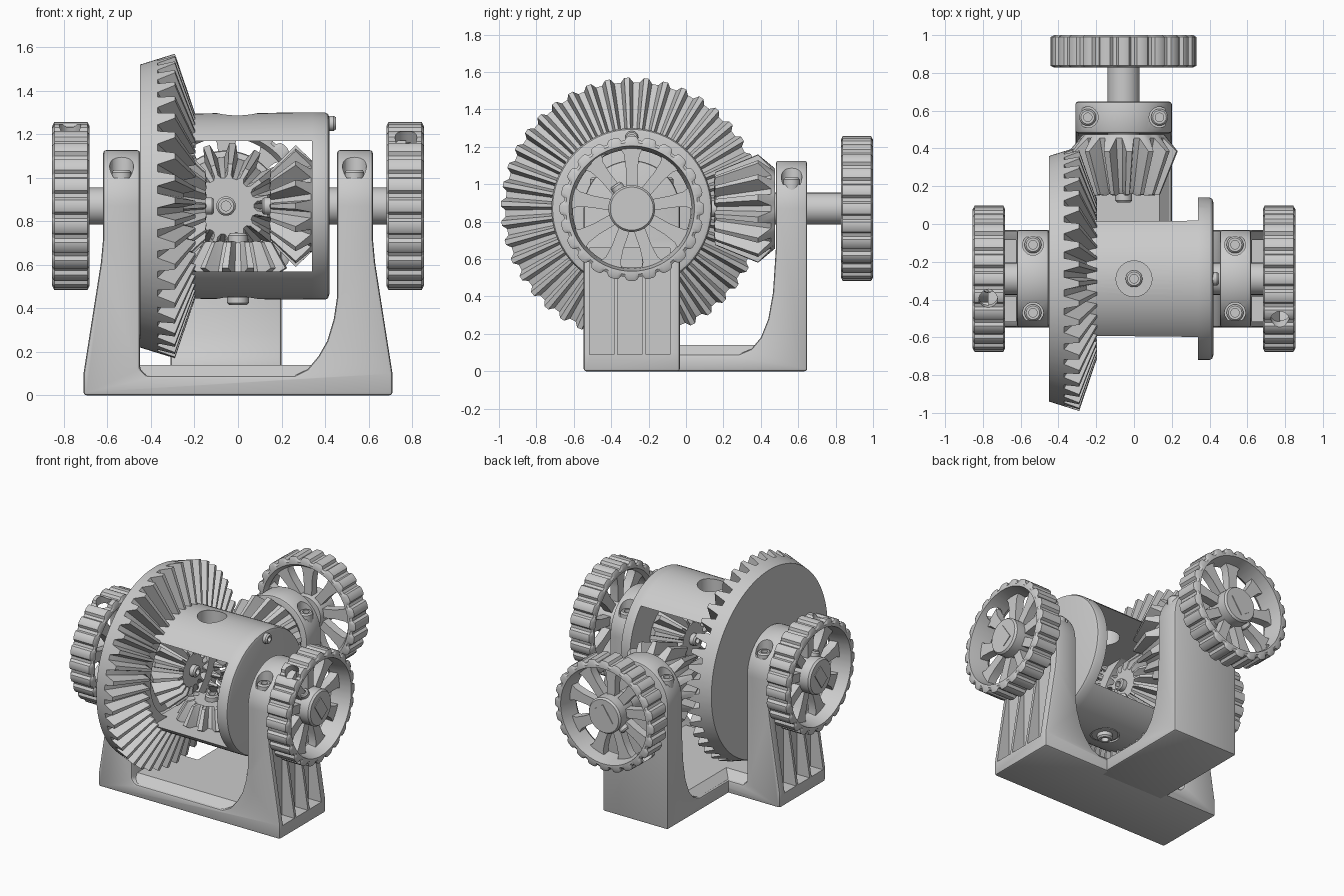
import bpy, bmesh, math
from mathutils import Vector, Matrix

if "Cube" in bpy.data.objects:
    bpy.data.objects.remove(bpy.data.objects["Cube"])

CY, CZ = -0.29, 0.87          # main axle position
PX = -0.055                   # pinion axle position
X, Y, Z = Vector((1, 0, 0)), Vector((0, 1, 0)), Vector((0, 0, 1))


def frame(pos, axis):
    return Matrix.Translation(pos) @ Vector(axis).to_track_quat('Z', 'Y').to_matrix().to_4x4()


def finish(name, bm, mat=Matrix()):
    bmesh.ops.recalc_face_normals(bm, faces=bm.faces)
    bm.transform(mat)
    me = bpy.data.meshes.new(name)
    bm.to_mesh(me)
    bm.free()
    ob = bpy.data.objects.new(name, me)
    bpy.context.collection.objects.link(ob)
    return ob


def toothed(name, rows, n, mat, closed=False, phase=0.0,
            samples=((-.33, 0), (-.13, 1), (.13, 1), (.33, 0))):
    """Revolved rows of (root radius, root z, tip radius, tip z)."""
    bm = bmesh.new()
    loops = []
    for rr, zr, rt, zt in rows:
        loop = []
        for i in range(n):
            for f, t in samples:
                a = (i + f + phase) * math.tau / n
                r, z = rr + (rt - rr) * t, zr + (zt - zr) * t
                loop.append(bm.verts.new((r * math.cos(a), r * math.sin(a), z)))
        loops.append(loop)
    pairs = list(zip(loops, loops[1:])) + ([(loops[-1], loops[0])] if closed else [])
    for a, b in pairs:
        for i in range(len(a)):
            j = (i + 1) % len(a)
            bm.faces.new((a[i], a[j], b[j], b[i]))
    if not closed:
        bm.faces.new(loops[0])
        bm.faces.new(loops[-1])
    return finish(name, bm, mat)


def lathe(name, pts, mat, n=40):
    return toothed(name, [(r, z, r, z) for r, z in pts], n, mat, samples=((0, 0),))


def rod(name, r, pos, axis, length, n=32):
    return lathe(name, [(r, 0), (r, length)], frame(pos, axis), n)


def prism(name, pts, depth_a, depth_b, place):
    """Extrude a 2D profile; place(u, v, d) gives the 3D position."""
    bm = bmesh.new()
    a = [bm.verts.new(place(u, v, depth_a)) for u, v in pts]
    b = [bm.verts.new(place(u, v, depth_b)) for u, v in pts]
    bm.faces.new(a)
    bm.faces.new(b)
    for i in range(len(a)):
        j = (i + 1) % len(a)
        bm.faces.new((a[i], a[j], b[j], b[i]))
    return finish(name, bm)


def box(name, lo, hi):
    return prism(name, [(lo[0], lo[1]), (hi[0], lo[1]), (hi[0], hi[1]), (lo[0], hi[1])],
                 lo[2], hi[2], lambda u, v, d: (u, v, d))


def apply_mod(ob, mod):
    bpy.context.view_layer.objects.active = ob
    bpy.ops.object.modifier_apply(modifier=mod.name)


def cut(ob, cutter, op='DIFFERENCE'):
    m = ob.modifiers.new('cut', 'BOOLEAN')
    m.operation, m.object, m.solver = op, cutter, 'EXACT'
    apply_mod(ob, m)
    bpy.data.objects.remove(cutter)


def bevel(ob, w):
    m = ob.modifiers.new('bevel', 'BEVEL')
    m.width, m.segments, m.limit_method, m.angle_limit = w, 2, 'ANGLE', math.radians(40)
    apply_mod(ob, m)


def screw(name, pos, axis, r=0.045):
    lathe(name, [(r, -.03), (r, .025), (r * .8, .035), (r * .5, .035), (r * .5, .01)], frame(pos, axis), 18)


def arch(c, r=0.257):
    return [(c - r, -.1)] + [(c - r * math.cos(i * math.pi / 32), CZ + r * math.sin(i * math.pi / 32))
                             for i in range(33)] + [(c + r, -.1)]


# main stand: two round-topped bearing posts on a shared base
stand = prism('main_stand', [(-.71, 0), (.71, 0), (.71, .1), (.63, .61), (.62, .72), (.62, 1.2), (.455, 1.2),
                             (.455, .45), (.44, .35), (.41, .25), (.37, .18), (.32, .12), (.26, .09), (-.42, .09),
                             (-.45, .12), (-.45, 1.2), (-.62, 1.2), (-.62, .72), (-.63, .61), (-.71, .1)],
              -.7, .2, lambda u, v, d: (u, d, v))
cut(stand, prism('arch_cutter', arch(CY), -1, 1, lambda u, v, d: (d, u, v)), 'INTERSECT')
# pinion stand
pstand = prism('pinion_stand', [(-.1, 0), (.648, 0), (.648, 1.2), (.48, 1.2), (.48, .65), (.465, .42), (.44, .28),
                                (.40, .18), (.35, .12), (.28, .09), (-.1, .09)],
               -.6, .6, lambda u, v, d: (d, u, v))
cut(pstand, prism('arch_cutter', arch(PX, .255), -1, 1, lambda u, v, d: (u, d, v)), 'INTERSECT')
bevel(stand, .014)
bevel(pstand, .014)

# ribbed pockets on the outer faces of the main posts
for s in (-1, 1):
    for y0 in (-.515, -.365, -.215):
        a, b = sorted((s * .612, s * .8))
        cut(stand, box('pocket_cutter', (a, y0, .09), (b, y0 + .13, .66)))
# counterbored bearing screws
for ob, spots in ((stand, [(s * .535, CY + t * .18) for s in (-1, 1) for t in (-1, 1)]),
                  (pstand, [(PX + t * .19, .565) for t in (-1, 1)])):
    for x, y in spots:
        cut(ob, rod('bore_cutter', .055, (x, y, 1.0), Z, .3, 24))
        screw('bearing_screw', (x, y, 1.0), Z)


# raised crowned floors of the base
def crown(name, x0, x1, y0, y1, ix, iy):
    bm = bmesh.new()
    v = [[bm.verts.new(p) for p in ((x0 + ix * k, y0 + iy * k, z), (x1 - ix * k, y0 + iy * k, z),
                                    (x1 - ix * k, y1 - iy * k, z), (x0 + ix * k, y1 - iy * k, z))]
         for k, z in ((0, .07), (0, .09), (1, .14))]
    for a, b in zip(v, v[1:]):
        for i in range(4):
            bm.faces.new((a[i], a[(i + 1) % 4], b[(i + 1) % 4], b[i]))
    bm.faces.new(v[0])
    bm.faces.new(v[2])
    finish(name, bm)


crown('main_floor', -.46, .5, -.53, -.05, 0, .05)
crown('pinion_floor', -.295, .185, -.1, .5, .05, 0)

# ring gear, pinion and the inner bevel gears (z measured from each cone apex)
toothed('ring_gear', [(.65, .395, .65, .395), (.675, .315, .70, .235), (.42, .195, .42, .14), (.40, .195, .40, .195),
                      (.33, .195, .33, .195), (.33, .30, .33, .30)], 42, frame((PX, CY, CZ), -X), phase=.25)
toothed('pinion', [(.215, .765, .215, .765), (.225, .745, .29, .675), (.145, .475, .195, .445),
                   (.13, .45, .145, .44)], 15, frame((PX, CY, CZ), Y))
for s in (-1, 1):
    toothed('side_gear', [(.2, .35, .2, .35), (.215, .335, .28, .265), (.12, .17, .165, .15),
                          (.11, .15, .12, .145)], 16, frame((0, CY, CZ), s * X))
    screw('side_gear_screw', (s * .145, CY, CZ), -s * X, .04)
toothed('spider_gear', [(.16, .33, .16, .33), (.165, .325, .23, .285), (.12, .18, .16, .165),
                        (.11, .165, .12, .16)], 12, frame((0, CY, CZ), -Z), phase=.5)
screw('spider_screw', (0, CY, CZ - .16), Z, .045)
screw('pinion_screw', (PX, .15, CZ), -Y, .045)

# differential carrier: flanged drum opened through the sides
carrier = lathe('carrier', [(.425, -.3), (.43, .34), (.43, .40), (.423, .414), (.405, .42)], frame((0, CY, CZ), X), 96)
cut(carrier, box('window_cutter', (-.4, -1, CZ - .30), (.34, .6, CZ + .30)))
for y0, y1 in ((-1, CY - .31), (CY + .31, .6)):
    cut(carrier, box('side_cutter', (-.4, y0, .2), (.34, y1, 1.5)))
cut(carrier, rod('hole_cutter', .095, (0, CY, CZ), Z, .6))
cut(carrier, rod('hole_cutter', .095, (0, CY, .38), Z, .075))
rod('spider_shaft', .085, (0, CY, .45), Z, .15)
screw('spider_base_screw', (0, CY, .45), -Z, .05)
screw('flange_screw', (.415, CY, CZ + .38), X, .035)

# axles
for s in (-1, 1):
    rod('axle', .085, (s * .33, CY, CZ), s * X, .5)
rod('pinion_axle', .085, (PX, .45, CZ), Y, .5)


# knurled hand wheels with flared spokes
def wheel(name, pos, axis, hole_dir):
    m = frame(pos, axis)
    rim = toothed(name + '_rim', [(.315, .03, .315, .03), (.335, 0, .335, 0), (.352, 0, .368, 0),
                                  (.366, .01, .387, .01), (.366, .162, .387, .162), (.352, .172, .368, .172),
                                  (.335, .172, .335, .172), (.322, .10, .322, .10)], 24, m, True,
                  samples=((-.4, 0), (-.28, .8), (-.14, 1), (.14, 1), (.28, .8), (.4, 0)))
    hd = Vector(hole_dir).normalized()
    mid = Vector(pos) + Vector(axis) * .09
    cut(rim, rod('rim_hole_cutter', .05, mid + hd * .25, hd, .3, 24))
    screw(name + '_set_screw', mid + hd * .12, hd, .035)
    lathe(name + '_hub', [(.12, 0), (.125, .02), (.125, .155), (.115, .168)], m)
    for i in range(9):
        rot = m @ Matrix.Rotation((i + .25) * math.tau / 9, 4, 'Z')
        prism(name + '_spoke', [(.10, -.03), (.22, -.032), (.29, -.042), (.335, -.07),
                                (.335, .07), (.29, .042), (.22, .032), (.10, .03)],
              .03, .09, lambda u, v, d: rot @ Vector((u, v, d)))
    prism(name + '_axle_flat', [(-.04, -.07), (.04, -.07), (.04, .07), (-.04, .07)], .15, .173,
          lambda u, v, d: m @ Matrix.Rotation(.6, 4, 'Z') @ Vector((u, v, d)))


wheel('right_wheel', (.682, CY, CZ), X, (0, -.21, .31))
wheel('left_wheel', (-.682, CY, CZ), -X, (0, -.11, .37))
wheel('pinion_wheel', (PX, .828, CZ), Y, (-.3, 0, -.25))

bpy.ops.object.select_all(action='SELECT')
bpy.ops.object.shade_smooth_by_angle(angle=math.radians(30))
